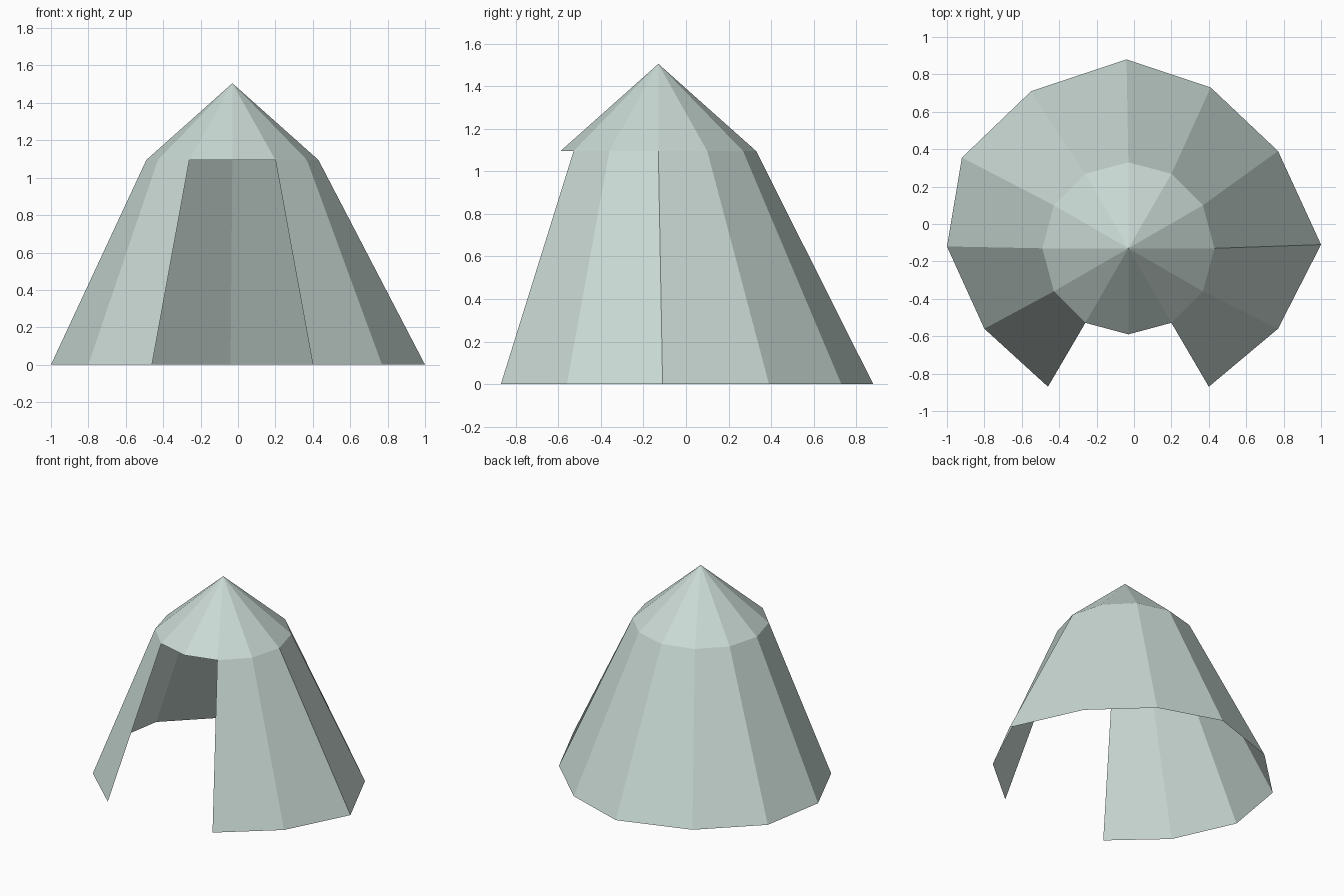
import bpy, bmesh, math

if "Cube" in bpy.data.objects:
    bpy.data.objects.remove(bpy.data.objects["Cube"])

# One pale grey-green canvas colour
canvas = bpy.data.materials.new("pale_grey_green_canvas")
canvas.diffuse_color = (0.59, 0.70, 0.66, 1.0)
canvas.use_nodes = True
canvas.node_tree.nodes["Principled BSDF"].inputs["Base Color"].default_value = canvas.diffuse_color

SIDES, DOOR = 12, 9           # index of the ring point in the middle of the doorway
CX, CY = -0.03, -0.13         # pole position
RADIUS, EAVE, PEAK = 0.46, 1.095, 1.505

# Uneven ground outline, counter-clockwise from +x (None = open doorway)
hem = [(1.0, -0.11), (0.77, 0.39), (0.41, 0.73), (-0.04, 0.88),
       (-0.55, 0.71), (-0.92, 0.355), (-1.0, -0.12), (-0.80, -0.56),
       (-0.46, -0.87), None, (0.40, -0.87), (0.77, -0.56)]


def eave_ring(bm):
    angles = [math.tau * i / SIDES for i in range(SIDES)]
    return [bm.verts.new((CX + RADIUS * math.cos(a), CY + RADIUS * math.sin(a), EAVE))
            for a in angles]


bm = bmesh.new()
ring = eave_ring(bm)
peak = bm.verts.new((CX, CY, PEAK))
ground = [bm.verts.new((*p, 0)) if p else None for p in hem]

# Roof cone and wall panels, leaving out the two doorway panels
for i in range(SIDES):
    j = (i + 1) % SIDES
    bm.faces.new((ring[i], ring[j], peak))
    if DOOR not in (i, j):
        bm.faces.new((ground[i], ground[j], ring[j], ring[i]))

# Cloth seam on the right side
seam = [e for e in ring[0].link_edges if ground[0] in e.verts]
bmesh.ops.split_edges(bm, edges=seam)

mesh = bpy.data.meshes.new("tent_cloth")
bm.to_mesh(mesh)
bm.free()
mesh.materials.append(canvas)
tent = bpy.data.objects.new("tent_cloth", mesh)
bpy.context.collection.objects.link(tent)
